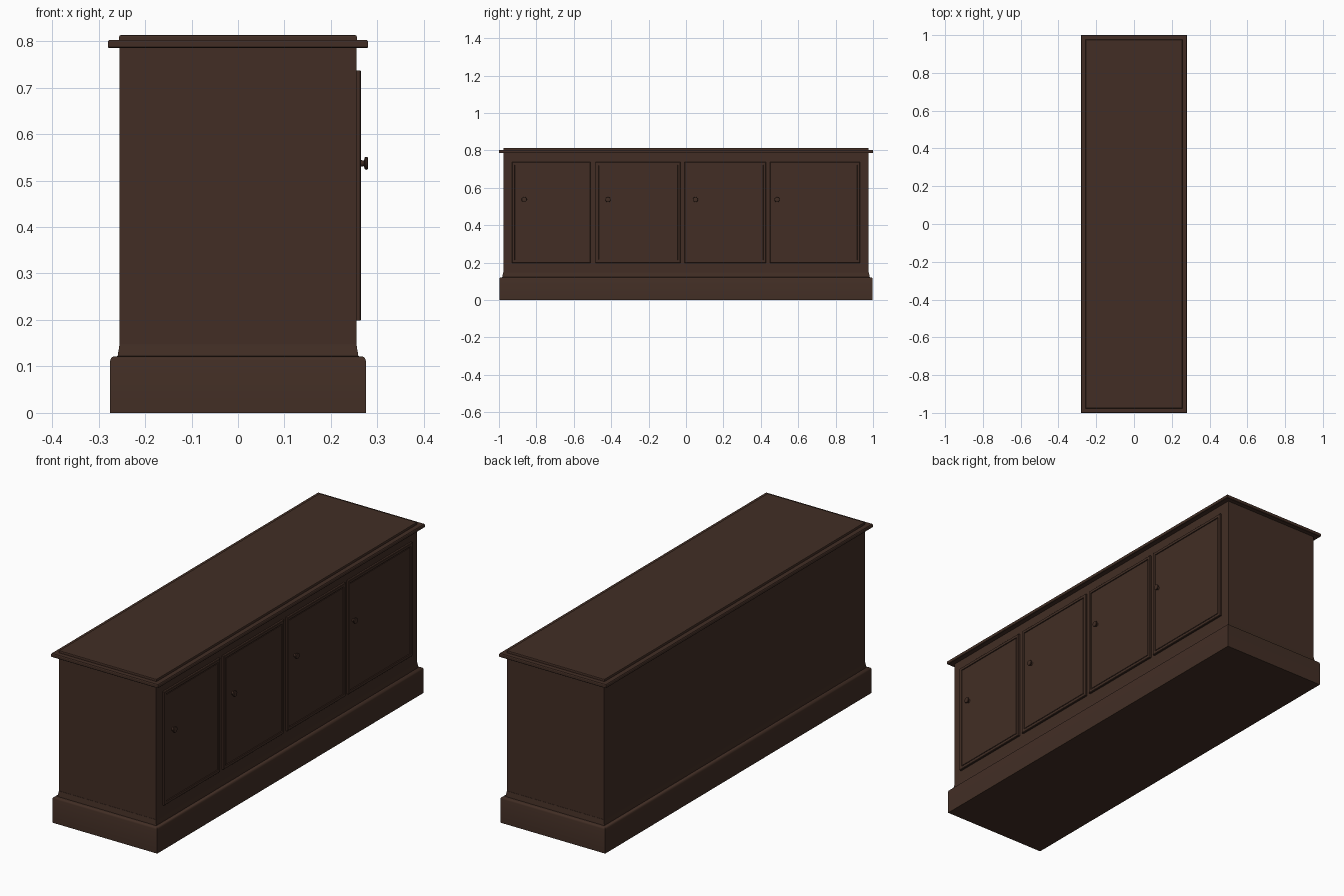
import bpy, bmesh, math
from mathutils import Matrix

if "Cube" in bpy.data.objects:
    bpy.data.objects.remove(bpy.data.objects["Cube"], do_unlink=True)

wood = bpy.data.materials.new("dark brown wood")
wood.use_nodes = True
WOOD = (0.054, 0.027, 0.018, 1)
wood.diffuse_color = WOOD
bsdf = wood.node_tree.nodes["Principled BSDF"]
bsdf.inputs["Base Color"].default_value = WOOD
bsdf.inputs["Roughness"].default_value = 0.6


def loft(name, rings, matrix=Matrix(), smooth=False):
    """Skin a stack of equal-length point rings and cap both ends."""
    bm = bmesh.new()
    loops = [[bm.verts.new(p) for p in ring] for ring in rings]
    n = len(loops[0])
    for low, high in zip(loops, loops[1:]):
        for i in range(n):
            j = (i + 1) % n
            bm.faces.new((low[i], low[j], high[j], high[i]))
    bm.faces.new(loops[0][::-1])
    bm.faces.new(loops[-1])
    bmesh.ops.recalc_face_normals(bm, faces=bm.faces)
    mesh = bpy.data.meshes.new(name)
    bm.to_mesh(mesh)
    bm.free()
    mesh.materials.append(wood)
    obj = bpy.data.objects.new(name, mesh)
    obj.matrix_world = matrix
    bpy.context.collection.objects.link(obj)
    if smooth:
        bpy.ops.object.select_all(action="DESELECT")
        obj.select_set(True)
        bpy.context.view_layer.objects.active = obj
        bpy.ops.object.shade_smooth_by_angle(angle=math.radians(35))
    return obj


def rect_rings(hx, hy, profile):
    """Rectangles shrunk by each profile inset, at each profile height."""
    return [[(sx * (hx - inset), sy * (hy - inset), z)
             for sx, sy in ((-1, -1), (1, -1), (1, 1), (-1, 1))]
            for inset, z in profile]


def round_rings(profile, sides=20):
    return [[(r * math.cos(math.tau * i / sides), r * math.sin(math.tau * i / sides), z)
             for i in range(sides)] for r, z in profile]


# Carcass
loft("cabinet_body", rect_rings(0.255, 0.977, [(0, 0.1), (0, 0.79)]))

# Plinth with rounded lip and a small cove running up to the carcass
loft("plinth", rect_rings(0.275, 0.998, [
    (0, 0), (0, 0.113), (0.002, 0.118), (0.006, 0.121), (0.016, 0.122),
    (0.017, 0.13), (0.019, 0.14), (0.02, 0.148)]), smooth=True)

# Worktop: overhanging slab and raised upper board
loft("top_slab", rect_rings(0.28, 1.0, [
    (0.002, 0.785), (0, 0.787), (0, 0.799), (0.002, 0.802)]))
loft("top_board", rect_rings(0.256, 0.976, [
    (0, 0.8), (0, 0.809), (0.001, 0.812), (0.004, 0.813)]))

# Doors on the +x side: raised frame, recessed panel, turned knob
FACE_X, DOOR_Z, DOOR_HALF_H = 0.254, 0.468, 0.269
turn = Matrix.Rotation(math.pi / 2, 4, "Y")
door_profile = [(0, 0), (0, 0.009), (0.002, 0.011), (0.014, 0.011),
                (0.015, 0.007), (0.018, 0.007), (0.019, 0.009)]
knob_profile = [(0.009, 0), (0.007, 0.003), (0.006, 0.009), (0.013, 0.011),
                (0.014, 0.014), (0.013, 0.017), (0.009, 0.018)]
doors = [(-0.93, -0.51, -0.865), (-0.485, -0.03, -0.417),
         (-0.007, 0.428, 0.05), (0.45, 0.93, 0.487)]
for k, (y0, y1, knob_y) in enumerate(doors, 1):
    place = Matrix.Translation((FACE_X, (y0 + y1) / 2, DOOR_Z)) @ turn
    loft(f"door_{k}", rect_rings(DOOR_HALF_H, (y1 - y0) / 2, door_profile), place)
    place = Matrix.Translation((FACE_X + 0.008, knob_y, 0.537)) @ turn
    loft(f"door_knob_{k}", round_rings(knob_profile), place, smooth=True)
